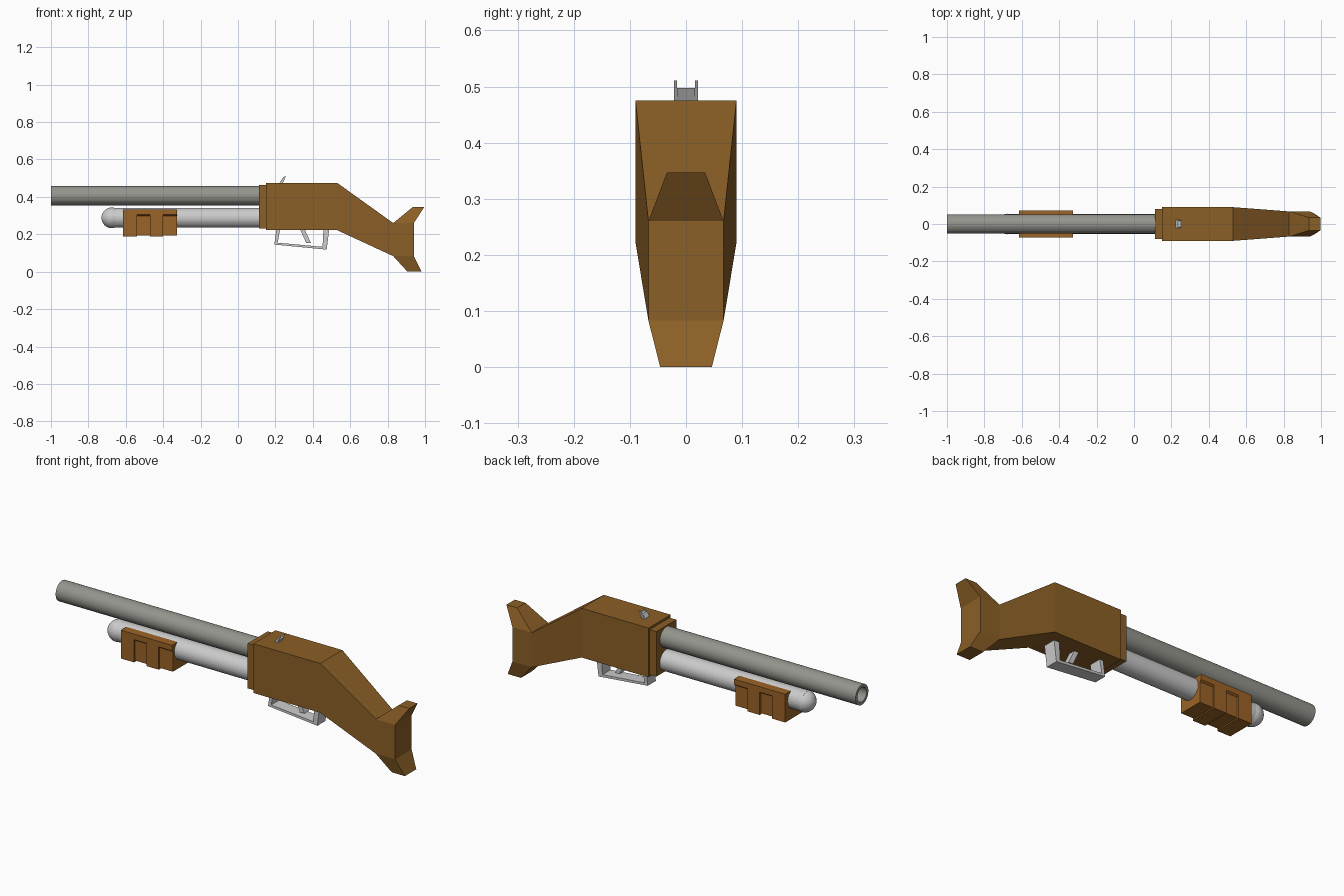
import bpy, bmesh
from math import cos, sin, pi

if "Cube" in bpy.data.objects:
    bpy.data.objects.remove(bpy.data.objects["Cube"])


def material(name, rgb):
    m = bpy.data.materials.new(name)
    m.diffuse_color = (*rgb, 1)
    m.use_nodes = True
    m.node_tree.nodes["Principled BSDF"].inputs["Base Color"].default_value = m.diffuse_color
    return m


WOOD = material("dark_wood", (0.26, 0.115, 0.02))
GRIP_WOOD = material("grip_wood", (0.33, 0.125, 0.02))
STEEL = material("dark_steel", (0.30, 0.30, 0.27))


def finish(name, bm, mat=None):
    bmesh.ops.remove_doubles(bm, verts=bm.verts[:], dist=1e-5)
    bmesh.ops.recalc_face_normals(bm, faces=bm.faces[:])
    mesh = bpy.data.meshes.new(name)
    bm.to_mesh(mesh)
    bm.free()
    if mat:
        mesh.materials.append(mat)
    ob = bpy.data.objects.new(name, mesh)
    bpy.context.collection.objects.link(ob)
    return ob


def skin(bm, rings, caps=True):
    """Bridge consecutive rings of points and close both ends."""
    rows = [[bm.verts.new(p) for p in ring] for ring in rings]
    n = len(rows[0])
    for a, b in zip(rows, rows[1:]):
        for i in range(n):
            j = (i + 1) % n
            bm.faces.new((a[i], a[j], b[j], b[i]))
    if caps:
        bm.faces.new(rows[0])
        bm.faces.new(rows[-1])
    return rows


def plate(name, outline, y0, y1, mat=None):
    """Extrude an x-z outline between two y positions."""
    bm = bmesh.new()
    skin(bm, [[(x, y, z) for x, z in outline] for y in (y0, y1)])
    return finish(name, bm, mat)


def lathe_x(name, profile, zc, mat=None, sides=32):
    """Revolve (x, radius) points about a line parallel to x."""
    bm = bmesh.new()
    skin(bm, [[(x, r * cos(2 * pi * i / sides), zc + r * sin(2 * pi * i / sides))
               for i in range(sides)] for x, r in profile])
    return finish(name, bm, mat)


# Barrel with a bore open at the muzzle
lathe_x("barrel", [(0.13, 0.052), (-1, 0.052), (-1, 0.037), (0.10, 0.037)], 0.406, STEEL)

# Magazine tube with a rounded cap
lathe_x("magazine_tube", [(0.13, 0.053), (-0.69, 0.053)], 0.288)
cap = [(-0.675 + 0.055 * cos(t), max(0.055 * sin(t), 0.0004))
       for t in (pi * i / 16 for i in range(6, 17))]
lathe_x("magazine_cap", cap, 0.288)

# Receiver and stock: four box sections, then two flared butt horns
bm = bmesh.new()
sections = [(0.15, 0.09, 0.222, 0.475), (0.53, 0.09, 0.222, 0.475),
            (0.83, 0.067, 0.083, 0.26), (0.94, 0.067, 0.083, 0.26)]
rows = skin(bm, [[(x, -w, lo), (x, w, lo), (x, w, hi), (x, -w, hi)]
                 for x, w, lo, hi in sections])
for (a, b), x0, x1, w, z in (((3, 2), 0.936, 0.997, 0.034, 0.347),
                             ((0, 1), 0.906, 0.981, 0.046, 0.0)):
    base = [rows[2][a], rows[2][b], rows[3][b], rows[3][a]]
    bmesh.ops.delete(bm, geom=[f for f in bm.faces if set(f.verts) == set(base)],
                     context='FACES_ONLY')
    tip = [bm.verts.new(p) for p in ((x0, -w, z), (x0, w, z), (x1, w, z), (x1, -w, z))]
    for i in range(4):
        j = (i + 1) % 4
        bm.faces.new((base[i], base[j], tip[j], tip[i]))
    bm.faces.new(tip)
finish("stock", bm, WOOD)

# Collar between receiver and barrels
plate("receiver_collar", [(0.112, 0.232), (0.155, 0.232), (0.155, 0.463), (0.112, 0.463)],
      -0.081, 0.081, WOOD)

# Pump grip: alternate raised and recessed bands
bm = bmesh.new()
stops = [-0.615, -0.54, -0.47, -0.40, -0.325]
rings = []
for k in range(4):
    w, lo = (0.073, 0.188) if k % 2 == 0 else (0.064, 0.194)
    half = [(0.073, 0.333), (0.073, 0.305), (w, 0.298), (w, lo)]
    loop = half + [(-y, z) for y, z in reversed(half)]
    rings += [[(x, y, z) for y, z in loop] for x in stops[k:k + 2]]
skin(bm, rings)
finish("pump_grip", bm, GRIP_WOOD)

# Trigger guard as one bent strip, and the trigger
plate("trigger_guard", [(0.206, 0.23), (0.194, 0.145), (0.474, 0.118), (0.488, 0.23),
                        (0.457, 0.23), (0.452, 0.133), (0.212, 0.155), (0.226, 0.23)],
      -0.033, 0.033)
plate("trigger", [(0.33, 0.23), (0.355, 0.23), (0.39, 0.153), (0.365, 0.153)], -0.018, 0.018)

# Rear sight: slanted leaf between two thin ears
plate("sight_leaf", [(0.218, 0.47), (0.236, 0.47), (0.252, 0.497), (0.236, 0.497)], -0.016, 0.016)
for side, y in (("left", -0.0185), ("right", 0.0185)):
    plate("sight_ear_" + side, [(0.218, 0.47), (0.234, 0.47), (0.256, 0.511), (0.246, 0.508)],
          y - 0.0025, y + 0.0025)
